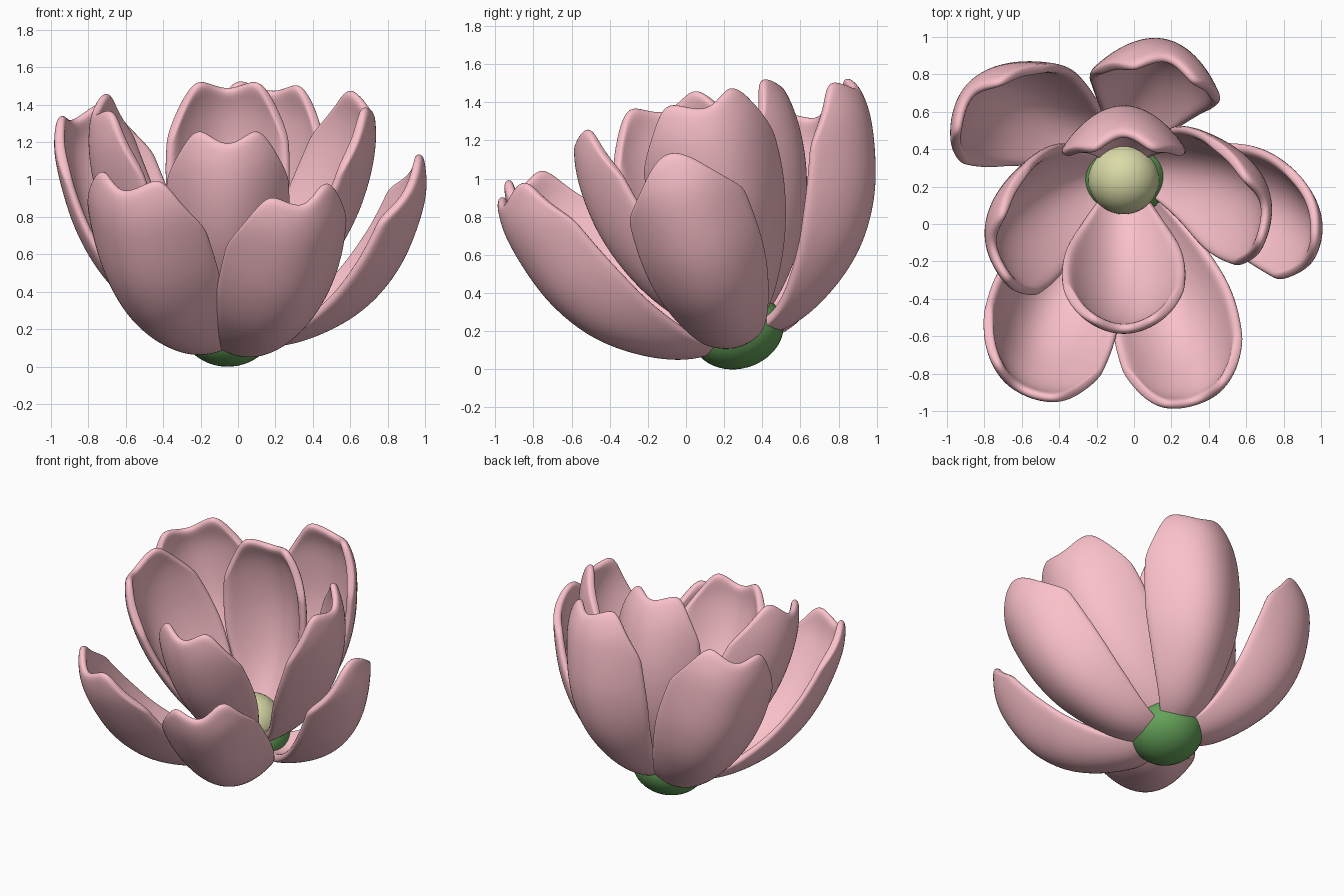
import bpy, math
from mathutils import Vector, Matrix

if "Cube" in bpy.data.objects:
    bpy.data.objects.remove(bpy.data.objects["Cube"])

# Flower frame: leans toward the front
FRAME = Matrix.Translation((-0.055, 0.27, 0.203)) @ Matrix.Rotation(math.radians(16), 4, 'X')

def material(name, rgb):
    m = bpy.data.materials.new(name)
    m.diffuse_color = (*rgb, 1)
    m.use_nodes = True
    m.node_tree.nodes["Principled BSDF"].inputs["Base Color"].default_value = m.diffuse_color
    return m

PINK = material("petal_pink", (0.96, 0.53, 0.59))
GREEN = material("base_green", (0.13, 0.36, 0.10))
YELLOW = material("centre_yellow", (0.70, 0.70, 0.39))

def spline(pts, t):
    """Catmull-Rom through evenly indexed points, t in 0..1."""
    n = len(pts) - 1
    i = min(int(t * n), n - 1)
    f = t * n - i
    P = lambda k: Vector(pts[k]) if 0 <= k <= n else (
        2 * Vector(pts[0]) - Vector(pts[1]) if k < 0 else 2 * Vector(pts[n]) - Vector(pts[n - 1]))
    a, b, c, d = P(i - 1), P(i), P(i + 1), P(i + 2)
    return 0.5 * (2 * b + (c - a) * f + (2 * a - 5 * b + 4 * c - d) * f**2 + (3 * b - a - 3 * c + d) * f**3)

# Midline profiles (radius, height) and half-width along the petal
OUTER = [(.08, -.05), (.32, -.03), (.56, .08), (.77, .25), (.92, .48), (1.0, .73), (1.03, .95), (.99, 1.15)]
INNER = [(.06, 0), (.2, .1), (.34, .25), (.45, .43), (.53, .64), (.565, .85), (.56, 1.04), (.51, 1.21)]
WIDTH = [(.085, 0), (.18, 0), (.265, 0), (.32, 0), (.343, 0), (.34, 0), (.32, 0), (.28, 0)]

def petal(name, profile, azimuth, pitch, scale, cup, wide=1.0, notch=0.07, skew=0.0):
    nu, nv = 14, 16
    az, pt = math.radians(azimuth), math.radians(pitch)
    out, side = Vector((math.cos(az), math.sin(az), 0)), Vector((-math.sin(az), math.cos(az), 0))
    verts, faces = [], []
    for j in range(nv + 1):
        for i in range(nu + 1):
            u = 2 * i / nu - 1
            if notch:   # two-lobed tip
                end = 1 - notch * math.exp(-(u / .42)**2) - .25 * max(0, (abs(u) - .58) / .42)**2 + skew * u
            else:       # rounded tip
                end = 1 - .24 * u * u
            t = min(1, end * j / nv)
            p = spline(profile, t)
            tan = (spline(profile, min(1, t + .02)) - spline(profile, max(0, t - .02))).normalized()
            x = u * spline(WIDTH, t).x * wide
            r, z = p + Vector((-tan.y, tan.x)) * cup * (1.35 - .5 * t) * x * x
            r, z = r * math.cos(pt) - z * math.sin(pt), r * math.sin(pt) + z * math.cos(pt)
            verts.append((out * r + side * x + Vector((0, 0, z))) * scale)
    w = nu + 1
    for j in range(nv):
        for i in range(nu):
            a = j * w + i
            faces.append((a, a + 1, a + w + 1, a + w))
    me = bpy.data.meshes.new(name)
    me.from_pydata(verts, [], faces)
    me.polygons.foreach_set("use_smooth", [True] * len(faces))
    me.materials.append(PINK)
    ob = bpy.data.objects.new(name, me)
    bpy.context.collection.objects.link(ob)
    ob.matrix_world = FRAME
    s = ob.modifiers.new("thickness", 'SOLIDIFY')
    s.thickness, s.offset = 0.055, 0
    sub = ob.modifiers.new("smooth", 'SUBSURF')
    sub.levels = sub.render_levels = 2

# Outer ring of five petals
petal("outer_petal_right", OUTER, 355, -5, .94, 1.8, .98, notch=0)
petal("outer_petal_back", OUTER, 76, 1.6, .975, 2.0, 1.03)
petal("outer_petal_back_left", OUTER, 139.5, -4.5, .99, 2.0, 1.05)
petal("outer_petal_front_left", OUTER, 238.5, -2, 1.01, 2.0, 1.05)
petal("outer_petal_front_right", OUTER, 292, -3.6, .985, 2.0, 1.0, skew=.03)

# Inner ring of four petals
petal("inner_petal_front", INNER, 270, 1.5, 1.035, 2.2, .91)
petal("inner_petal_back", INNER, 90, 0.5, 1.04, 2.2, .91)
petal("inner_petal_right", INNER, 12, -7.8, 1.12, 2.1, .95)
petal("inner_petal_left", INNER, 184, -4.6, 1.12, 2.1, .95)

# Green base and yellow centre
def ball(name, z, size, mat):
    bpy.ops.mesh.primitive_uv_sphere_add(segments=40, ring_count=24, radius=1)
    ob = bpy.context.object
    ob.name = name
    ob.matrix_world = FRAME @ Matrix.Translation((0, 0, z)) @ Matrix.Diagonal((*size, 1))
    ob.data.materials.append(mat)
    bpy.ops.object.shade_smooth()

ball("green_base", 0, (.245, .245, .2), GREEN)
ball("yellow_centre", .1, (.19, .19, .19), YELLOW)
